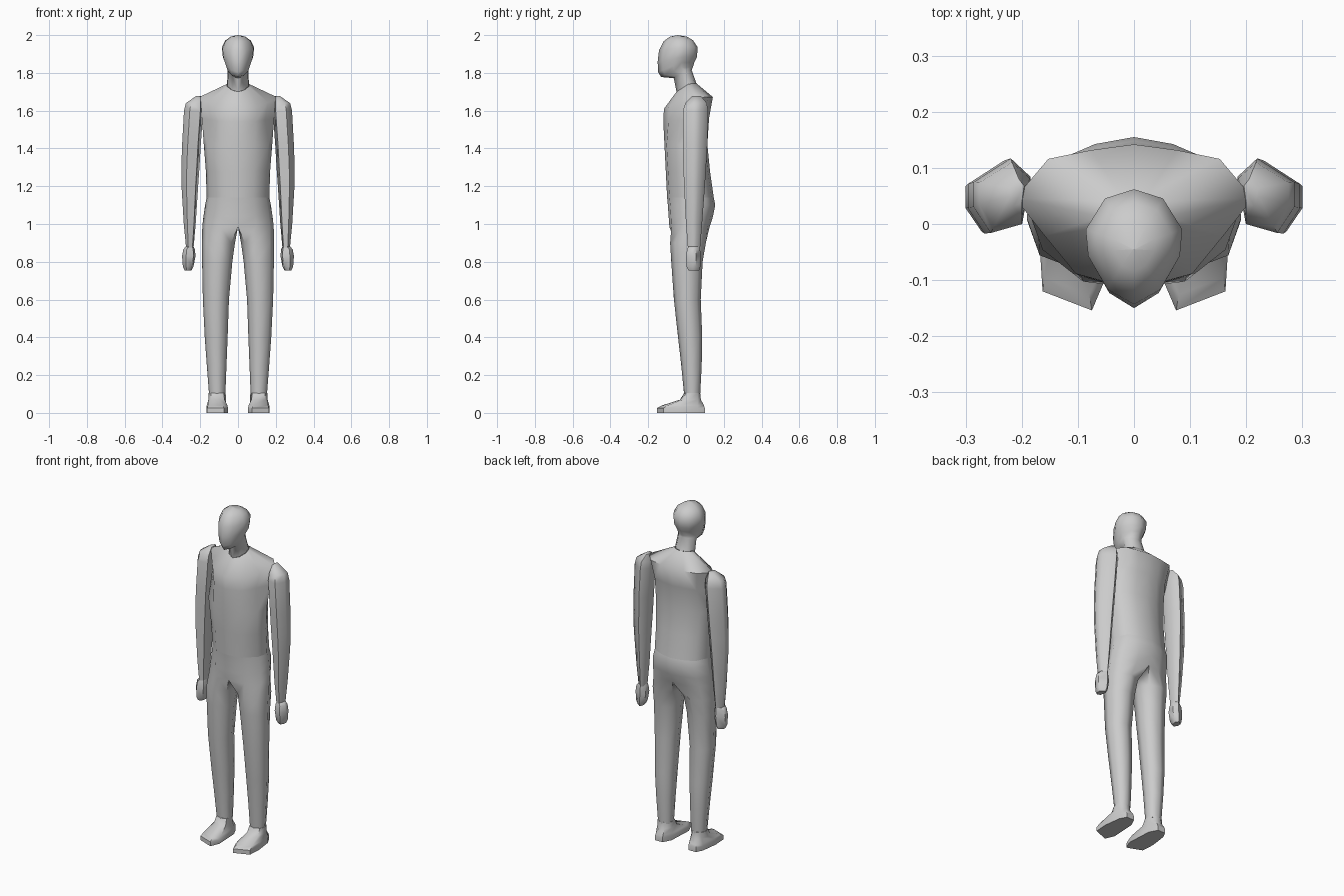
import bpy, bmesh, math

grey = bpy.data.materials.new("light_grey")
grey.diffuse_color = (0.6, 0.6, 0.6, 1)


def loft(name, rings, closed=True, cap_bottom=False, cap_top=False, angle=60):
    """Skin rings listed bottom to top, counter-clockwise, and mirror in x."""
    bm = bmesh.new()
    vs = [[bm.verts.new(p) for p in ring] for ring in rings]
    n = len(rings[0])
    for a, b in zip(vs, vs[1:]):
        for j in range(n if closed else n - 1):
            k = (j + 1) % n
            quad = (a[j], a[k], b[k], b[j])
            if any(abs(v.co.x) > 1e-5 for v in quad):   # no wall on the mid plane
                bm.faces.new(quad)
    if cap_bottom:
        bm.faces.new(vs[0][::-1])
    if cap_top:
        bm.faces.new(vs[-1])
    mesh = bpy.data.meshes.new(name)
    bm.to_mesh(mesh)
    bm.free()
    mesh.materials.append(grey)
    ob = bpy.data.objects.new(name, mesh)
    bpy.context.collection.objects.link(ob)
    bpy.ops.object.select_all(action='DESELECT')
    ob.select_set(True)
    bpy.context.view_layer.objects.active = ob
    bpy.ops.object.shade_smooth_by_angle(angle=math.radians(angle))
    mod = ob.modifiers.new("mirror", 'MIRROR')
    mod.merge_threshold = 0.0005
    return ob


def section(shape, z, x0, x1, y0, y1, z_back=None):
    """Place a unit outline in a box; z may rise from front to back."""
    rise = 0 if z_back is None else z_back - z
    return [(x0 + u * (x1 - x0), y0 + t * (y1 - y0), z + rise * min(1, t * 1.5))
            for u, t in shape]


# Unit outlines, starting at the front
WAIST = [(0, 0), (.5, .05), (.9, .3), (1, .55), (.8, .83), (.4, .95), (0, 1)]
SHOULDER = [(0, 0), (.49, .11), (.75, .37), (1, .63), (.72, .9), (.36, .96), (0, 1)]
LEG = [(.12, .15), (.45, 0), (.87, .15), (1, .5), (.85, .86), (.5, 1), (.12, .85), (0, .5)]
ARM = [(.15, .12), (.7, 0), (1, .35), (1, .68), (.35, 1), (0, .75)]
HEAD = [(0, 0), (.55, .13), (.95, .42), (1, .65), (.6, .92), (0, 1)]

# Trousers: legs that merge into the hips
legs = [(.095, .067, .153, -.01, .075), (.25, .061, .165, -.025, .083),
        (.4, .055, .176, -.042, .086), (.6, .048, .186, -.064, .078),
        (.8, .03, .19, -.078, .088), (.9, .016, .191, -.084, .105)]
hips = [(.985, 0, .189, -.088, .125), (1.04, 0, .183, -.092, .143),
        (1.1, 0, .174, -.096, .155), (1.14, 0, .166, -.1, .147)]
loft("trousers", [section(LEG, *r) for r in legs] +
     [section(WAIST + [(0, .5)], *r) for r in hips], cap_bottom=True)

# Torso: rounded waist rising to broad tilted shoulders and the neck opening
loft("torso", [section(WAIST, 1.14, 0, .166, -.1, .147),
               section(WAIST, 1.28, 0, .17, -.107, .127),
               section(WAIST, 1.42, 0, .181, -.114, .113),
               section(SHOULDER, 1.54, 0, .191, -.12, .122, 1.56),
               section(SHOULDER, 1.61, 0, .212, -.117, .142, 1.672),
               section(HEAD[:3] + [(1, .6), (.75, .86), (.4, .97), (0, 1)],
                       1.70, 0, .06, -.05, .055, 1.745)], closed=False)

# Neck and head, with the face reaching forward over the neck
head = [(1.70, .058, -.05, .055, 1.745), (1.772, .054, -.065, .03, 1.815),
        (1.778, .058, -.132, .036, 1.83), (1.805, .066, -.148, .044, 1.855),
        (1.86, .08, -.15, .058, 1.885), (1.92, .086, -.143, .062, 1.935),
        (1.968, .067, -.118, .038, 1.972), (1.992, .038, -.085, .005, 1.992)]
loft("head", [section(HEAD, z, 0, w, f, b, zb) for z, w, f, b, zb in head] +
     [[(u * .002, -.045, 2) for u, t in HEAD]], closed=False)

# Arms
arm = [(.875, .235, .275, .01, .075), (1.0, .224, .287, 0, .085),
       (1.2, .211, .299, -.01, .1), (1.3, .204, .3, -.014, .106),
       (1.42, .197, .296, -.017, .113), (1.6, .184, .286, -.016, .117),
       (1.64, .186, .276, -.004, .11), (1.677, .196, .222, .032, .08)]
loft("arm", [section(ARM, *r) for r in arm], cap_bottom=True, cap_top=True)

# Hands
hand = [(.755, .246, .283, .012, .07), (.775, .235, .292, .003, .076),
        (.83, .225, .296, 0, .077), (.865, .228, .29, .006, .075),
        (.882, .236, .276, .012, .073)]
loft("hand", [section(ARM, *r) for r in hand], cap_bottom=True, cap_top=True)

# Shoes: pointed sole outline drawn in toward the ankle
sole = [(.052, -.1), (.075, -.154), (.163, -.12), (.168, -.04),
        (.155, .06), (.135, .1), (.085, .1), (.06, .05)]
ankle = [(.075, 0), (.1, -.01), (.143, 0), (.155, .03),
         (.145, .062), (.12, .075), (.09, .07), (.065, .04)]


def shoe_ring(t, z):
    return [(a + t * (c - a), b + t * (d - b), z) for (a, b), (c, d) in zip(sole, ankle)]


loft("shoe", [shoe_ring(0, 0), shoe_ring(0, .025), shoe_ring(.2, .04),
              shoe_ring(.85, .07), shoe_ring(1, .105)],
     cap_bottom=True, cap_top=True, angle=50)
